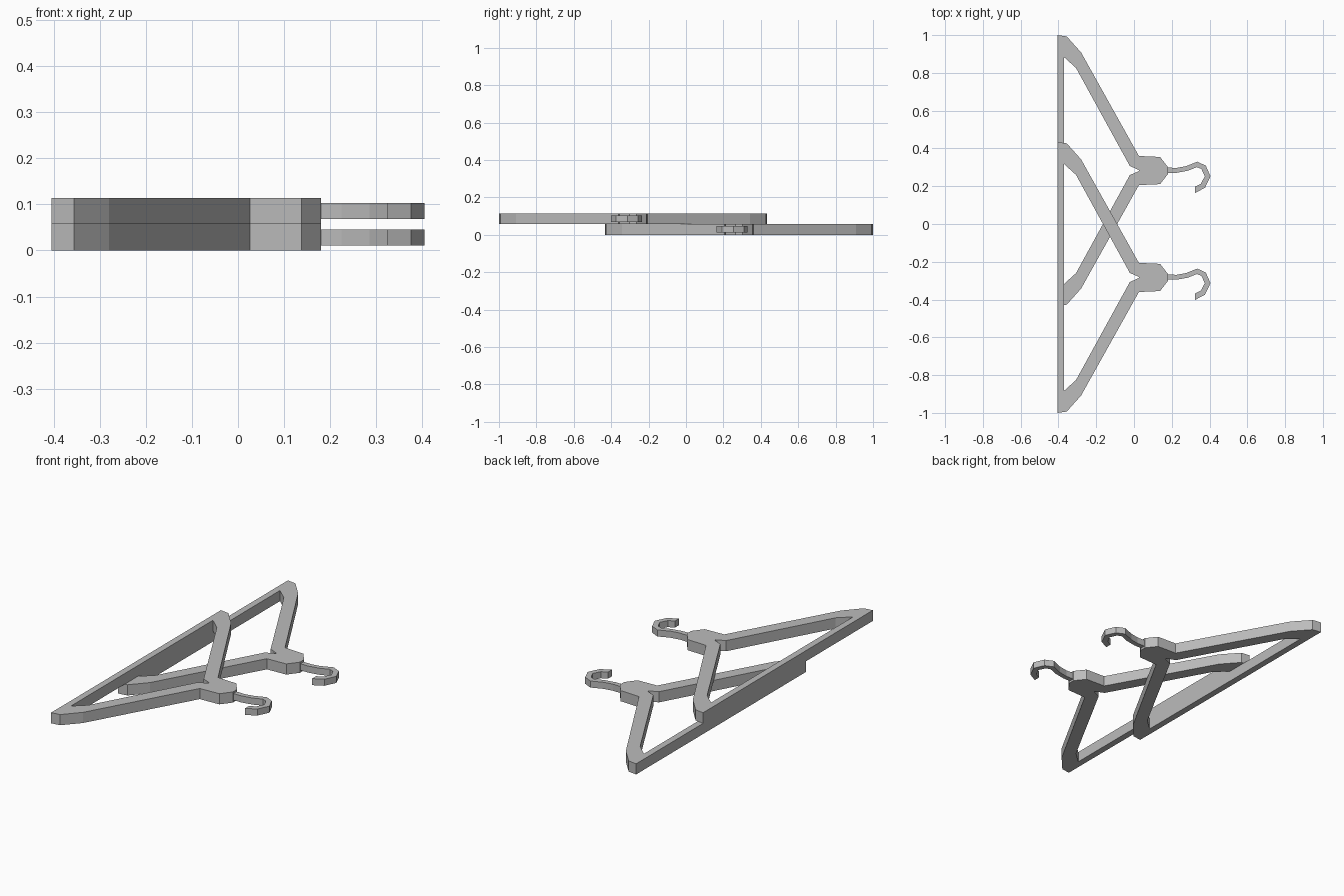
import bpy
import bmesh
import math

cube = bpy.data.objects.get("Cube")
if cube:
    bpy.data.objects.remove(cube, do_unlink=True)

grey = bpy.data.materials.new("plain grey")
grey.use_nodes = True
grey.diffuse_color = (0.5, 0.5, 0.5, 1)
grey.node_tree.nodes["Principled BSDF"].inputs["Base Color"].default_value = (0.5, 0.5, 0.5, 1)

THICK = 0.057
HOOK_THICK = 0.035
OFFSET = 0.283


def mirrored(half):
    """Close a half outline across the y = 0 line."""
    return half + [(x, -y) for x, y in reversed(half) if y]


def slab(name, loops, thickness):
    """Extrude filled outlines (later loops cut holes) into a flat slab mesh."""
    curve = bpy.data.curves.new(name, "CURVE")
    curve.dimensions = "2D"
    curve.fill_mode = "BOTH"
    curve.extrude = thickness / 2
    for loop in loops:
        spline = curve.splines.new("POLY")
        spline.points.add(len(loop) - 1)
        for point, (x, y) in zip(spline.points, loop):
            point.co = (x, y, 0, 1)
        spline.use_cyclic_u = True
    temp = bpy.data.objects.new(name, curve)
    bpy.context.collection.objects.link(temp)
    bpy.context.view_layer.update()
    evaluated = temp.evaluated_get(bpy.context.evaluated_depsgraph_get())
    mesh = bpy.data.meshes.new_from_object(evaluated)
    bpy.data.objects.remove(temp, do_unlink=True)

    # Weld the caps to the walls
    bm = bmesh.new()
    bm.from_mesh(mesh)
    bmesh.ops.remove_doubles(bm, verts=bm.verts, dist=0.0001)
    bmesh.ops.recalc_face_normals(bm, faces=bm.faces)
    for face in bm.faces:
        face.smooth = False
    bm.to_mesh(mesh)
    bm.free()
    mesh.name = name
    mesh.materials.clear()
    mesh.materials.append(grey)
    return mesh


# Frame: bottom bar, sloping shoulders and the neck block
outer = mirrored([(-0.405, 0.717), (-0.356, 0.71), (-0.28, 0.625),
                  (0.026, 0.077), (0.138, 0.072), (0.18, 0.018)])
# Opening with a small notch that points into the neck
inner = mirrored([(-0.37, 0.60), (-0.307, 0.543), (-0.022, 0.024), (0.026, 0.003)])
# The opening runs from bar to neck, so its two halves join at both ends
frame_mesh = slab("frame", [outer, inner], THICK)

# Hook: a thin ribbon that curls round to one side
hook_outline = [(0.165, 0.016), (0.225, 0.014), (0.275, 0.023), (0.335, 0.047),
                (0.38, 0.026), (0.405, -0.03), (0.376, -0.091), (0.323, -0.119),
                (0.323, -0.085), (0.354, -0.07), (0.375, -0.03), (0.357, 0.008),
                (0.333, 0.018), (0.285, -0.001), (0.225, -0.012), (0.165, -0.012)]
hook_mesh = slab("hook", [hook_outline], HOOK_THICK)

# Two overlapping hangers, one lying on the other
for level, (label, y) in enumerate([("lower", OFFSET), ("upper", -OFFSET)]):
    for part, mesh in (("frame", frame_mesh), ("hook", hook_mesh)):
        obj = bpy.data.objects.new(f"{label}_hanger_{part}", mesh)
        obj.location = (0, y, THICK * (level + 0.5))
        bpy.context.collection.objects.link(obj)
